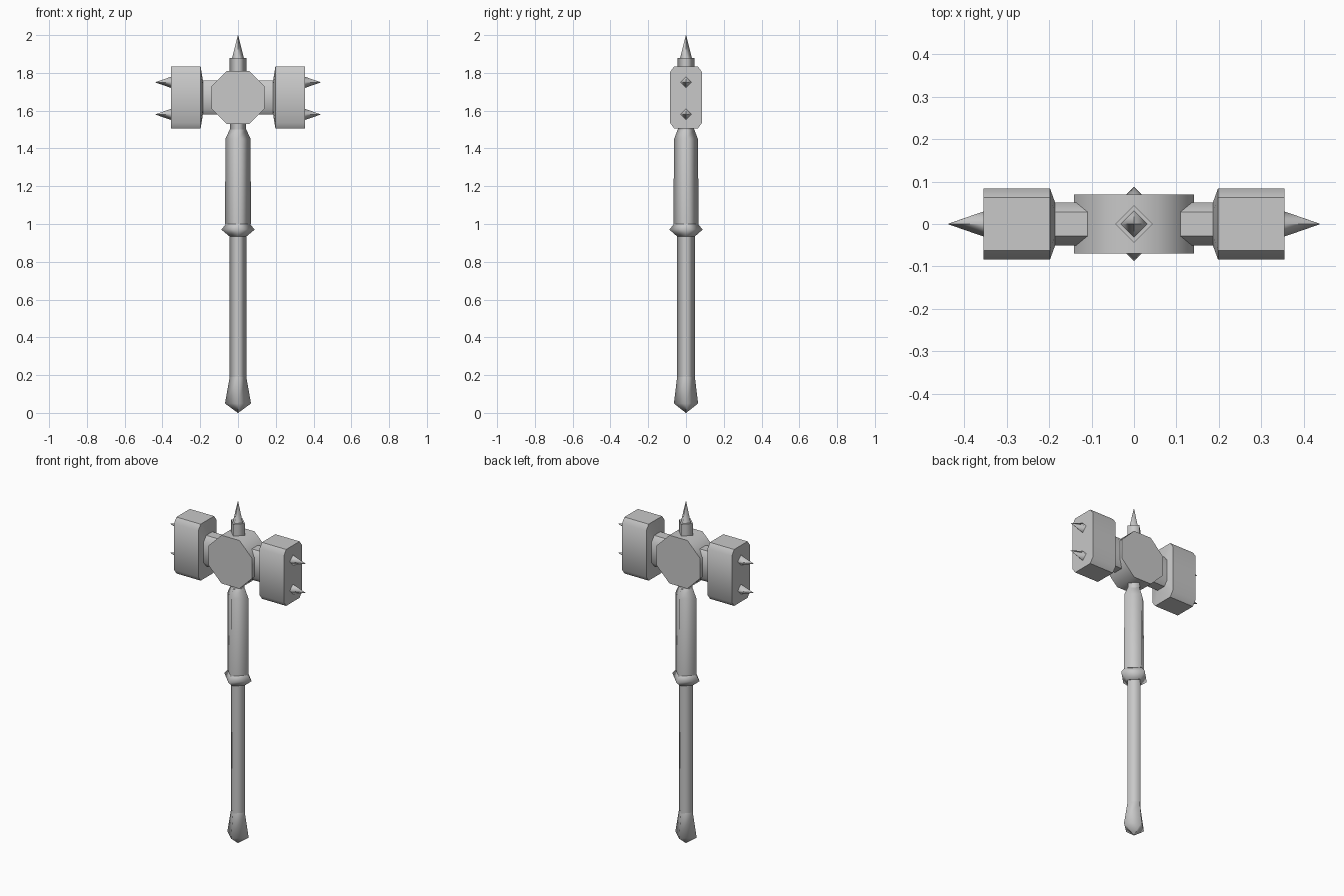
import bpy, bmesh, math
from mathutils import Vector

cube = bpy.data.objects.get("Cube")
if cube:
    bpy.data.objects.remove(cube, do_unlink=True)

steel = bpy.data.materials.new("grey steel")
steel.use_nodes = True
GREY = (0.58, 0.58, 0.58, 1.0)
steel.diffuse_color = GREY
steel.node_tree.nodes["Principled BSDF"].inputs["Base Color"].default_value = GREY


def loft(name, rings, smooth_limit):
    """Skin matching rings of points, cap both ends and keep cap edges sharp."""
    bm = bmesh.new()
    loops = [[bm.verts.new(p) for p in ring] for ring in rings]
    n = len(loops[0])
    for a, b in zip(loops, loops[1:]):
        for i in range(n):
            j = (i + 1) % n
            bm.faces.new((a[i], a[j], b[j], b[i]))
    caps = [bm.faces.new(loops[0]), bm.faces.new(loops[-1])]
    cap_edges = {e for f in caps for e in f.edges}
    bmesh.ops.recalc_face_normals(bm, faces=bm.faces)
    for f in bm.faces:
        f.smooth = f not in caps
    for e in bm.edges:
        angle = e.calc_face_angle(0)
        e.smooth = e not in cap_edges and angle < math.radians(smooth_limit)
    bmesh.ops.remove_doubles(bm, verts=bm.verts, dist=0.0001)
    mesh = bpy.data.meshes.new(name)
    bm.to_mesh(mesh)
    bm.free()
    mesh.materials.append(steel)
    obj = bpy.data.objects.new(name, mesh)
    bpy.context.collection.objects.link(obj)
    return obj


def octagon(a, b, ca, cb):
    """Rectangle of half sizes a, b with corners cut by ca, cb."""
    return [(a, b - cb), (a - ca, b), (ca - a, b), (-a, b - cb),
            (-a, cb - b), (ca - a, -b), (a - ca, -b), (a, cb - b)]


def diamond_post(name, levels):
    """Upright four-sided part from (z, x radius, y radius) levels."""
    return loft(name, [[(rx, 0, z), (0, ry, z), (-rx, 0, z), (0, -ry, z)]
                       for z, rx, ry in levels], 120)


TIP = 0.0008
MID = 1.67

# Handle, bottom to top
diamond_post("pommel", [(0, TIP, TIP), (0.05, 0.069, 0.064), (0.19, 0.044, 0.047)])
diamond_post("shaft", [(0.19, 0.044, 0.047), (0.95, 0.044, 0.047)])
diamond_post("collar", [(0.935, 0.046, 0.048), (0.97, 0.088, 0.088), (1.005, 0.06, 0.06)])
diamond_post("grip", [(1.0, 0.068, 0.067), (1.45, 0.067, 0.063), (1.5, 0.044, 0.044)])
diamond_post("neck", [(1.49, 0.043, 0.043), (1.56, 0.043, 0.043)])

# Octagonal hub
hub_outline = octagon(0.141, 0.141, 0.083, 0.083)
loft("hub", [[(x, y, MID + z) for x, z in hub_outline] for y in (-0.07, 0.07)], 50)

# Top stem and spike
diamond_post("top_stem", [(1.75, 0.044, 0.044), (1.88, 0.044, 0.044)])
diamond_post("top_spike", [(1.88, 0.031, 0.031), (2.0, TIP, TIP)])

# Hammer heads with arms and face spikes, mirrored left and right
arm = octagon(0.051, 0.09, 0.023, 0.028)
block = octagon(0.084, 0.165, 0.022, 0.03)
for side, s in (("left", 1), ("right", -1)):
    sections = [(0.08, arm), (0.186, arm), (0.198, block), (0.355, block)]
    loft(side + "_hammer_head",
         [[(s * x, y, MID + z) for y, z in outline] for x, outline in sections], 50)
    for level, z in (("upper", 1.75), ("lower", 1.58)):
        rings = [[(s * x, r, z), (s * x, 0, z + r), (s * x, -r, z), (s * x, 0, z - r)]
                 for x, r in ((0.35, 0.031), (0.437, TIP))]
        loft(side + "_" + level + "_spike", rings, 120)
